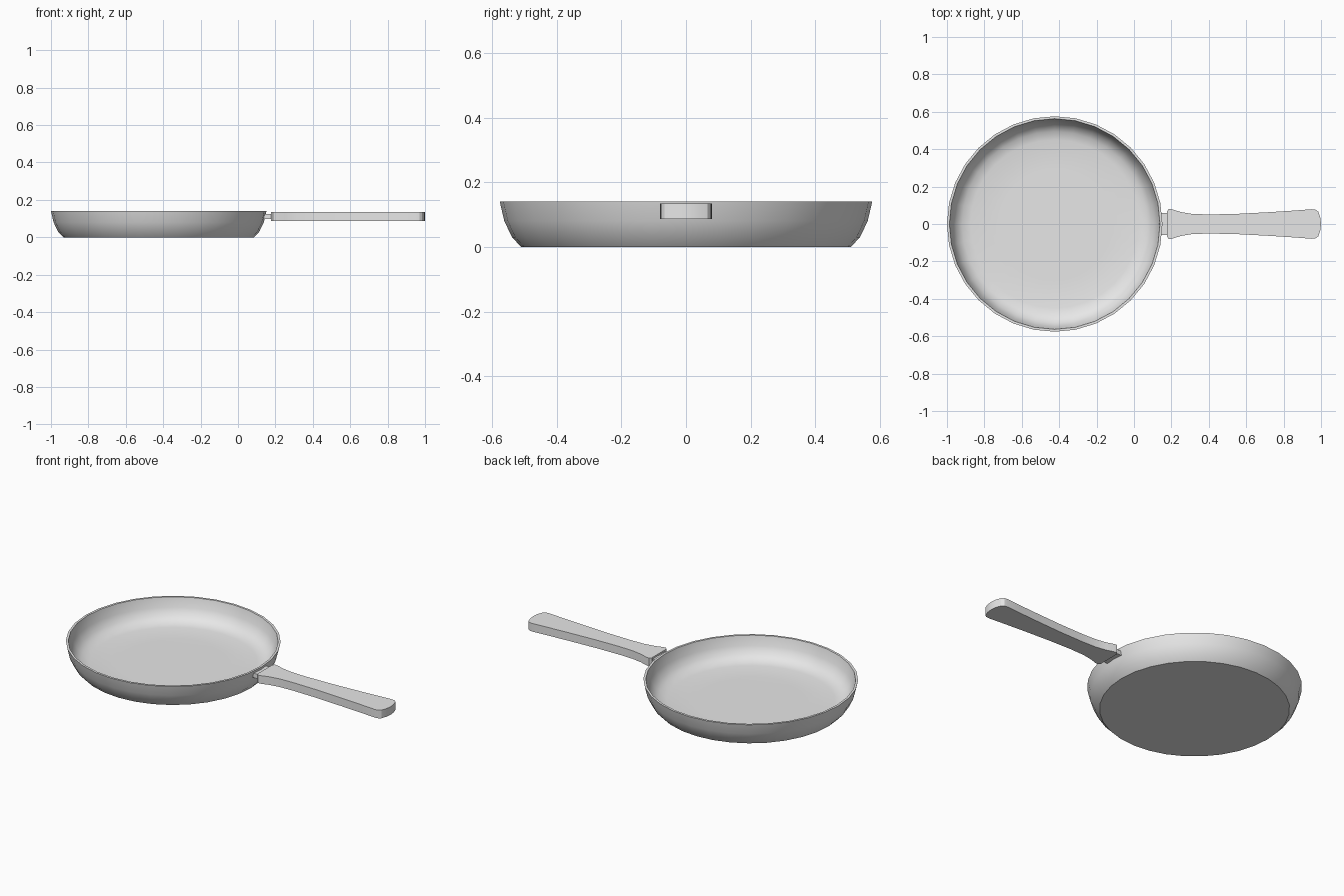
import bpy
import bmesh
from math import cos, sin, tau, radians

cube = bpy.data.objects.get("Cube")
if cube:
    bpy.data.objects.remove(cube)

metal = bpy.data.materials.new("light_grey")
metal.use_nodes = True
metal.diffuse_color = (0.8, 0.8, 0.8, 1)
metal.node_tree.nodes["Principled BSDF"].inputs["Base Color"].default_value = (0.8, 0.8, 0.8, 1)


def finish(name, bm, angle):
    bmesh.ops.recalc_face_normals(bm, faces=bm.faces)
    mesh = bpy.data.meshes.new(name)
    bm.to_mesh(mesh)
    bm.free()
    mesh.materials.append(metal)
    obj = bpy.data.objects.new(name, mesh)
    bpy.context.collection.objects.link(obj)
    bpy.ops.object.select_all(action='DESELECT')
    obj.select_set(True)
    bpy.context.view_layer.objects.active = obj
    bpy.ops.object.shade_smooth_by_angle(angle=radians(angle))
    return obj


def lathe(name, profile, sides, center_x):
    """Closed turned shape; the first and last rings are capped."""
    bm = bmesh.new()
    rings = [[bm.verts.new((center_x + r * cos(tau * i / sides), r * sin(tau * i / sides), z))
              for i in range(sides)] for r, z in profile]
    for a, b in zip(rings, rings[1:]):
        for i in range(sides):
            j = (i + 1) % sides
            bm.faces.new((a[i], a[j], b[j], b[i]))
    bm.faces.new(rings[0])
    bm.faces.new(rings[-1])
    return finish(name, bm, 36)


def slab(name, half_outline, z0, z1):
    """Flat plate, mirrored across y = 0 and extruded upward."""
    outline = half_outline + [(x, -y) for x, y in reversed(half_outline) if y > 0]
    bm = bmesh.new()
    base = bm.faces.new([bm.verts.new((x, y, z0)) for x, y in outline])
    new = bmesh.ops.extrude_face_region(bm, geom=[base])["geom"]
    top = [v for v in new if isinstance(v, bmesh.types.BMVert)]
    bmesh.ops.translate(bm, verts=top, vec=(0, 0, z1 - z0))
    return finish(name, bm, 30)


# Pan body: flat base, flared wall, thin rim, rounded inside
outer = [(0.51, 0), (0.538, 0.03), (0.562, 0.08), (0.576, 0.14)]
inner = [(0.563, 0.14), (0.55, 0.085), (0.528, 0.045), (0.495, 0.022), (0.45, 0.013), (0.3, 0.012)]
lathe("pan_body", outer + inner, 32, -0.424)

# Neck joining the wall to the handle
slab("handle_neck", [(0.135, 0.058), (0.185, 0.058)], 0.098, 0.124)

# Handle: flared at the wall, waisted, widening to a rounded end
slab("handle", [(0.176, 0.068), (0.186, 0.08), (0.205, 0.078), (0.25, 0.064), (0.31, 0.054),
                (0.4, 0.051), (0.55, 0.054), (0.72, 0.063), (0.86, 0.072), (0.95, 0.079),
                (0.97, 0.077), (0.985, 0.066), (0.996, 0.035), (1.0, 0)], 0.086, 0.134)
